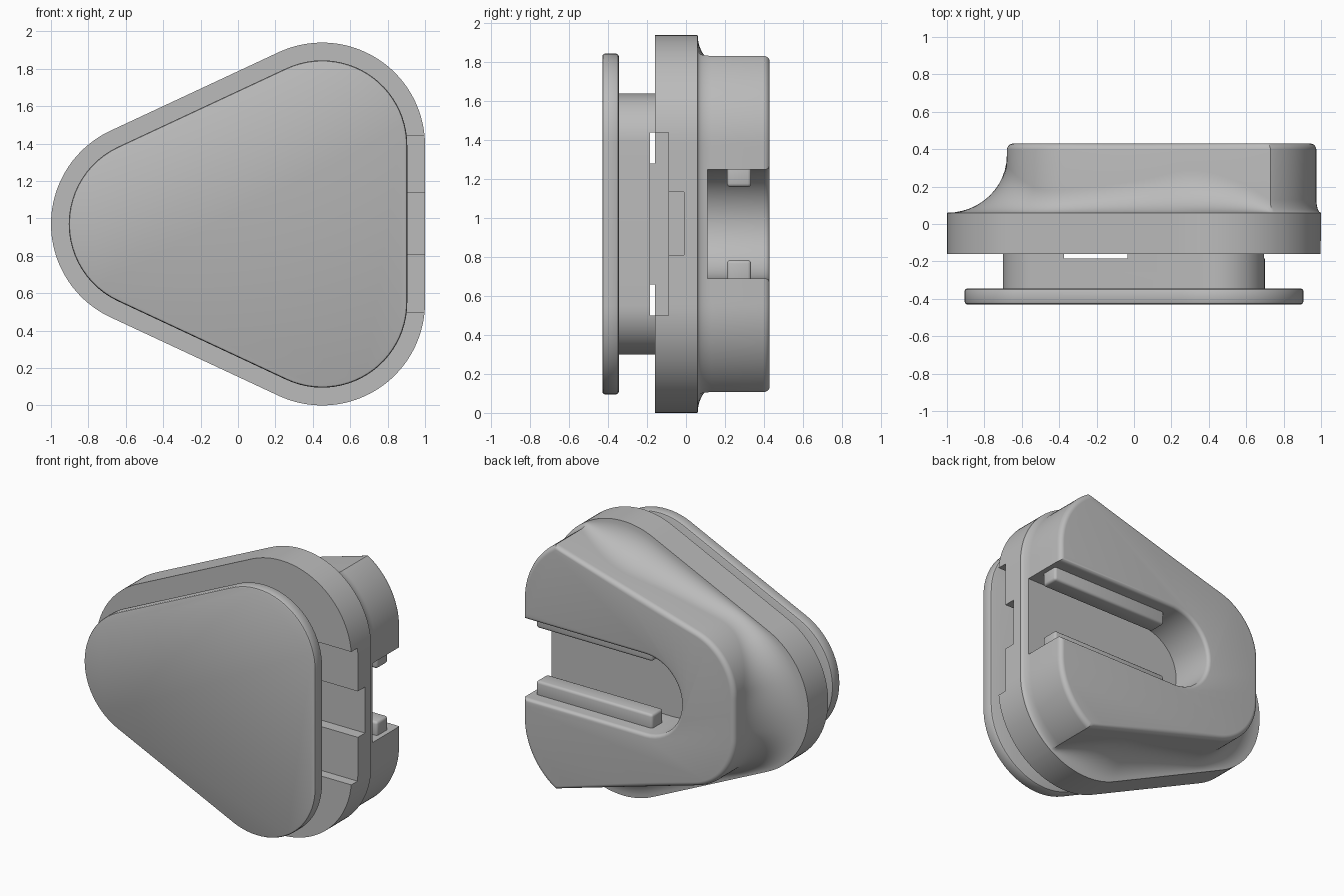
import bpy, bmesh, math
from mathutils import Vector

if "Cube" in bpy.data.objects:
    bpy.data.objects.remove(bpy.data.objects["Cube"])

CZ = 0.97                                   # height of the symmetry line
TRI = [(-0.45, CZ), (0.45, 0.55), (0.45, 1.39)]
WEDGE = [(-0.27, CZ - 0.15), (1.73, CZ - 0.724), (1.73, CZ + 0.724), (-0.27, CZ + 0.15)]

grey = bpy.data.materials.new("grey_plastic")
grey.diffuse_color = (0.5, 0.5, 0.5, 1)
grey.use_nodes = True
grey.node_tree.nodes["Principled BSDF"].inputs["Base Color"].default_value = grey.diffuse_color


def rounded(centres, r, n=24):
    """Outline around a convex set of equal circles, counter-clockwise in x, z."""
    pts, k = [], len(centres)
    for i, c in enumerate(centres):
        p, q = centres[i - 1], centres[(i + 1) % k]
        a = math.atan2(c[1] - p[1], c[0] - p[0]) - math.pi / 2
        b = math.atan2(q[1] - c[1], q[0] - c[0]) - math.pi / 2
        turn = (b - a) % (2 * math.pi)
        for j in range(n + 1):
            t = a + turn * j / n
            pts.append((c[0] + r * math.cos(t), c[1] + r * math.sin(t)))
    return pts


def loft(name, rings):
    """Skin a list of rings of (x, y, z) points and cap both ends."""
    bm = bmesh.new()
    rows = [[bm.verts.new(p) for p in ring] for ring in rings]
    for a, b in zip(rows, rows[1:]):
        for i in range(len(a)):
            j = (i + 1) % len(a)
            bm.faces.new((a[i], a[j], b[j], b[i]))
    bm.faces.new(rows[0])
    bm.faces.new(rows[-1][::-1])
    bmesh.ops.recalc_face_normals(bm, faces=bm.faces[:])
    me = bpy.data.meshes.new(name)
    bm.to_mesh(me)
    bm.free()
    ob = bpy.data.objects.new(name, me)
    bpy.context.collection.objects.link(ob)
    me.materials.append(grey)
    return ob


def slab(name, centres, steps):
    """Rounded plate from (y, radius) steps."""
    return loft(name, [[(x, y, z) for x, z in rounded(centres, r)] for y, r in steps])


def box(name, x0, x1, y0, y1, z0, z1):
    ring = [(x0, z0), (x1, z0), (x1, z1), (x0, z1)]
    return loft(name, [[(x, y, z) for x, z in ring] for y in (y0, y1)])


def activate(ob):
    bpy.ops.object.select_all(action='DESELECT')
    ob.select_set(True)
    bpy.context.view_layer.objects.active = ob


def cut(ob, cutter):
    cutter.hide_render = True
    m = ob.modifiers.new("cut", 'BOOLEAN')
    m.operation, m.solver, m.object = 'DIFFERENCE', 'EXACT', cutter
    activate(ob)
    bpy.ops.object.modifier_apply(modifier=m.name)
    bpy.data.objects.remove(cutter)


def smooth(ob):
    activate(ob)
    bpy.ops.object.shade_smooth_by_angle(angle=math.radians(30))


# Front flange with softened rims
flange = slab("front_flange", TRI, [(-0.43, 0.443), (-0.426, 0.451), (-0.418, 0.455),
                                    (-0.357, 0.455), (-0.349, 0.451), (-0.345, 0.443)])

# Narrow neck between flange and body
neck = slab("neck", TRI, [(-0.35, 0.25), (-0.16, 0.25)])

# Body: rounded triangle blending into a smaller wedge at the back
CX = 0.15
angles = [2 * math.pi * i / 240 for i in range(240)]
corner = math.atan2(0.864, 0.73 - CX)
angles = sorted(angles + [corner, 2 * math.pi - corner])


def reach(poly, ang):
    """Distance from the body centre to a convex outline along an angle."""
    d, best = Vector((math.cos(ang), math.sin(ang))), 99
    for i, p in enumerate(poly):
        q = poly[(i + 1) % len(poly)]
        n = Vector((q[1] - p[1], p[0] - q[0]))
        if n.length > 1e-6 and n.dot(d) > 1e-9:
            best = min(best, n.dot(Vector((p[0] - CX, p[1] - CZ))) / n.dot(d))
    return best


base_poly = rounded(TRI, 0.55, 48)
inner_poly, wedge_poly = rounded(TRI, 0.525, 48), rounded(WEDGE, 0.41, 48)
base = [reach(base_poly, a) for a in angles]
back = [min(reach(inner_poly, a), reach(wedge_poly, a)) for a in angles]


def ring(radii, ys):
    return [(CX + r * math.cos(a), y, CZ + r * math.sin(a)) for a, r, y in zip(angles, radii, ys)]


N = len(angles)
rings = [ring(base, [-0.16] * N)]
for i in range(13):                         # concave blend, taller where the ledge is wider
    t = math.pi / 2 * i / 12
    rings.append(ring([w + (b - w) * (1 - math.sin(t)) for b, w in zip(base, back)],
                      [0.06 + (0.05 + 0.8 * (b - w)) * (1 - math.cos(t)) for b, w in zip(base, back)]))
for i in range(7):                          # rounded back rim
    t = math.pi / 2 * i / 6
    rings.append(ring([w - 0.035 * (1 - math.cos(t)) for w in back], [0.395 + 0.035 * math.sin(t)] * N))
body = loft("body", rings)

# Open slot in the back, with a rounded mouth
mouth = [(0.11, 0.28)]
for i in range(6):
    t = math.pi / 2 * i / 5
    mouth.append((0.405 + 0.025 * math.sin(t), 0.28 + 0.025 * (1 - math.cos(t))))
mouth.append((0.5, 0.305))
cut(body, slab("slot_cutter", [(0.02, CZ), (1.6, CZ)], mouth))

# Wide channel through neck and body, and a deeper narrow pocket
for part in (body, neck):
    cut(part, box("channel_cutter", -0.375, 1.3, -0.185, -0.09, 0.5, 1.44))
cut(body, box("pocket_cutter", -0.05, 1.3, -0.12, -0.01, 0.81, 1.135))

for ob in (flange, neck, body):
    smooth(ob)

# Guide ribs on the slot walls
for name, z0, z1 in (("upper_rib", 1.16, 1.28), ("lower_rib", 0.66, 0.785)):
    rib = box(name, 0.03, 0.94, 0.21, 0.335, z0, z1)
    m = rib.modifiers.new("bevel", 'BEVEL')
    m.width, m.segments = 0.018, 3
    activate(rib)
    bpy.ops.object.modifier_apply(modifier=m.name)
    smooth(rib)
